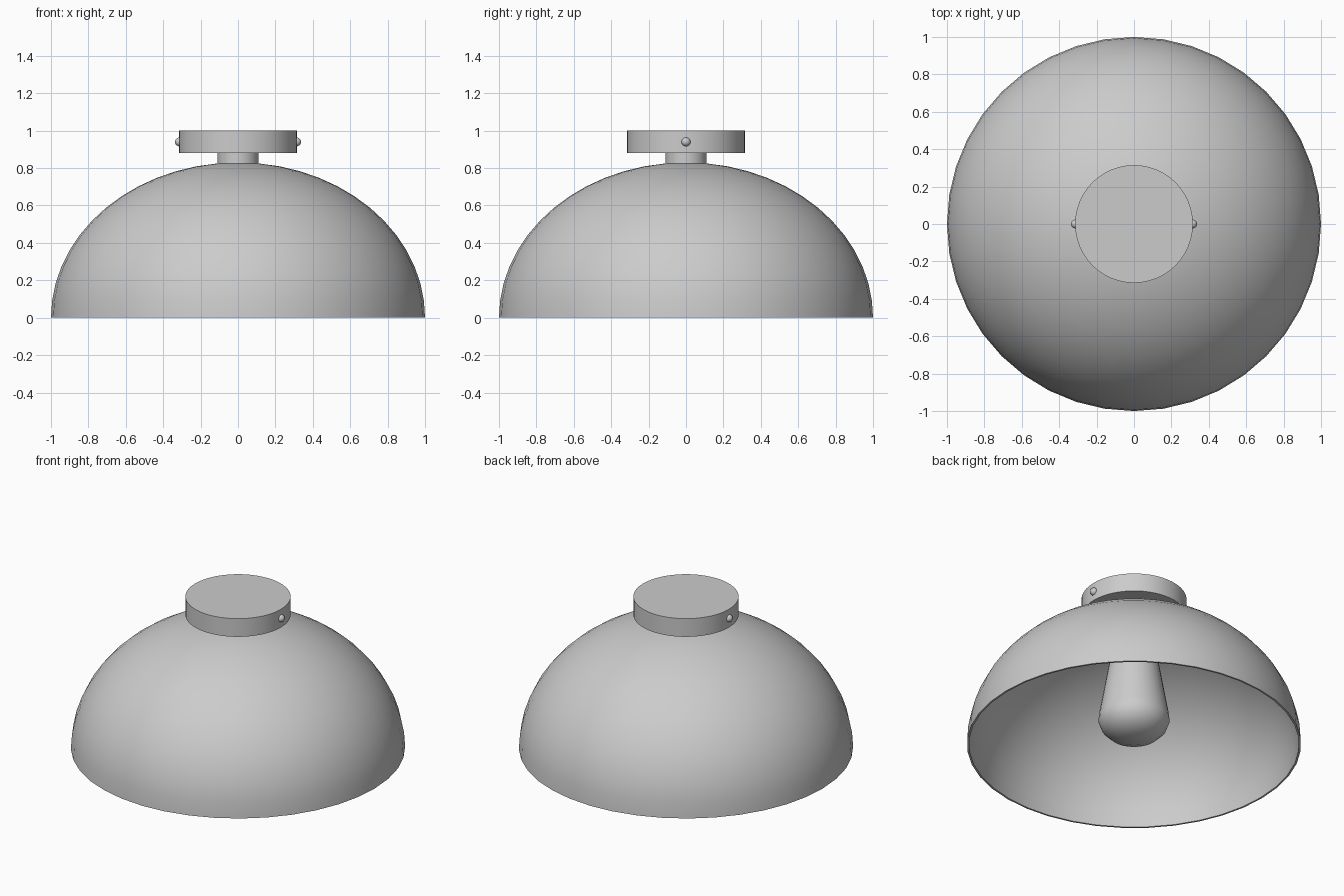
import bpy
import math

cube = bpy.data.objects.get("Cube")
if cube:
    bpy.data.objects.remove(cube, do_unlink=True)

grey = bpy.data.materials.new("light_grey")
grey.use_nodes = True
colour = (0.6, 0.6, 0.6, 1)
grey.diffuse_color = colour
grey.node_tree.nodes["Principled BSDF"].inputs["Base Color"].default_value = colour


def finish(obj, name, angle=40):
    obj.name = name
    obj.data.materials.append(grey)
    bpy.ops.object.select_all(action="DESELECT")
    obj.select_set(True)
    bpy.context.view_layer.objects.active = obj
    bpy.ops.object.shade_smooth_by_angle(angle=math.radians(angle))


def lathe(name, profile, sides):
    """Revolve (radius, z) points, listed bottom to top on the outside, about z."""
    verts, rings = [], []
    for r, z in profile:
        count = sides if r > 0 else 1
        ring = []
        for i in range(count):
            a = math.tau * i / sides
            ring.append(len(verts))
            verts.append((r * math.cos(a), r * math.sin(a), z))
        rings.append(ring)
    faces = []
    for low, high in zip(rings, rings[1:]):
        for i in range(sides):
            j = (i + 1) % sides
            corners = [low[i % len(low)], low[j % len(low)],
                       high[j % len(high)], high[i % len(high)]]
            faces.append(list(dict.fromkeys(corners)))
    mesh = bpy.data.meshes.new(name)
    mesh.from_pydata(verts, [], faces)
    obj = bpy.data.objects.new(name, mesh)
    bpy.context.collection.objects.link(obj)
    finish(obj, name)


def dome_arc(radius, height, steps=14):
    arc = [(radius * math.cos(t), height * math.sin(t))
           for t in (math.pi / 2 * i / steps for i in range(steps))]
    return arc + [(0, height)]


# Thin domed shade: inner skin from the crown down, then outer skin back up
lathe("shade", dome_arc(0.988, 0.818)[::-1] + dome_arc(1.0, 0.83), 40)

# Neck and ceiling mount
lathe("neck", [(0, 0.80), (0.11, 0.80), (0.11, 0.89), (0, 0.89)], 32)
lathe("ceiling_mount", [(0, 0.88), (0.315, 0.88), (0.315, 1.0), (0, 1.0)], 48)

# Tapered bulb with a blunt pointed tip
lathe("bulb", [(0, 0.035), (0.08, 0.042), (0.15, 0.07), (0.195, 0.115),
               (0.213, 0.165), (0.208, 0.21), (0.145, 0.577), (0.105, 0.822)], 32)

# Small round screws on both sides of the mount
for side, label in ((1, "left"), (-1, "right")):
    bpy.ops.mesh.primitive_uv_sphere_add(segments=16, ring_count=10, radius=0.024,
                                         location=(side * 0.313, 0, 0.94))
    finish(bpy.context.object, label + "_screw", 60)
